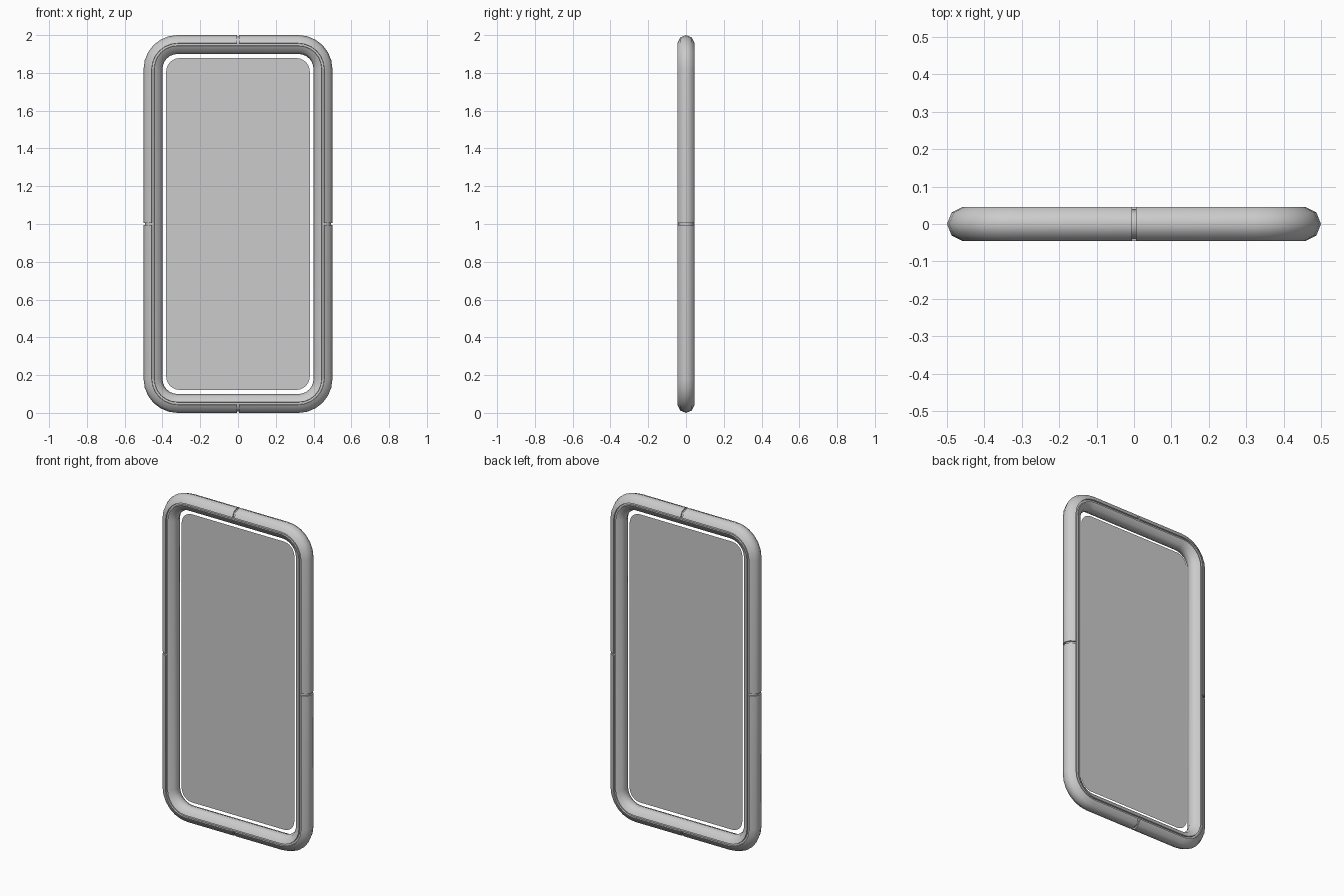
import bpy, bmesh
from math import sin, cos, radians, pi

if "Cube" in bpy.data.objects:
    bpy.data.objects.remove(bpy.data.objects["Cube"])

CX, CZ, RC = 0.32, 0.82, 0.13      # corner centre (from middle) and tube centre-line radius
SEG = 6
YS = 0.93                          # slight front-back flattening of the tube


def arc(r, start, end, steps):
    return [(r * cos(radians(start + (end - start) * i / steps)),
             YS * r * sin(radians(start + (end - start) * i / steps))) for i in range(steps + 1)]


def finish(bm, name, mirror):
    bmesh.ops.recalc_face_normals(bm, faces=bm.faces)
    me = bpy.data.meshes.new(name)
    bm.to_mesh(me)
    bm.free()
    ob = bpy.data.objects.new(name, me)
    bpy.context.collection.objects.link(ob)
    ob.location.z = 1
    if mirror:
        m = ob.modifiers.new("mirror", 'MIRROR')
        m.use_axis = (True, False, True)
        m.merge_threshold = 0.0005
    bpy.ops.object.select_all(action='DESELECT')
    bpy.context.view_layer.objects.active = ob
    ob.select_set(True)
    bpy.ops.object.shade_smooth_by_angle(angle=radians(50))
    return ob


def sweep(name, profile, gap):
    """Sweep a closed profile (outward offset, y) round one quarter, then mirror."""
    bm = bmesh.new()
    rings = []
    stations = [(gap, CZ, pi / 2)]
    stations += [(CX, CZ, pi / 2 * (1 - i / SEG)) for i in range(SEG + 1)]
    stations += [(CX, gap, 0)]
    for x, z, a in stations:
        rings.append([bm.verts.new((x + (RC + d) * cos(a), y, z + (RC + d) * sin(a)))
                      for d, y in profile])
    n = len(profile)
    for p, q in zip(rings, rings[1:]):
        for i in range(n):
            j = (i + 1) % n
            bm.faces.new((p[i], p[j], q[j], q[i]))
    if gap:
        bm.faces.new(rings[0])
        bm.faces.new(rings[-1])
    return finish(bm, name, True)


# outer casing: four corner pieces with narrow gaps between them
sweep("outer_casing", arc(0.05, -82, 82, 4) + arc(0.04, 82, -82, 4), 0.006)
# continuous inner casing
sweep("inner_casing", arc(0.05, 98, 262, 4) + arc(0.04, 262, 98, 4), 0)
# core tube seen in the gaps and grooves
sweep("core_tube", arc(0.042, 0, 360, 8)[:-1], 0)

# flat rounded panel
bm = bmesh.new()
pts = []
R = 0.07
for k, (sx, sz) in enumerate([(1, 1), (-1, 1), (-1, -1), (1, -1)]):
    for i in range(SEG + 1):
        a = pi / 2 * (k + i / SEG)
        pts.append(bm.verts.new((sx * (0.38 - R) + R * cos(a), 0, sz * (0.878 - R) + R * sin(a))))
f = bm.faces.new(pts)
finish(bm, "panel", False)
